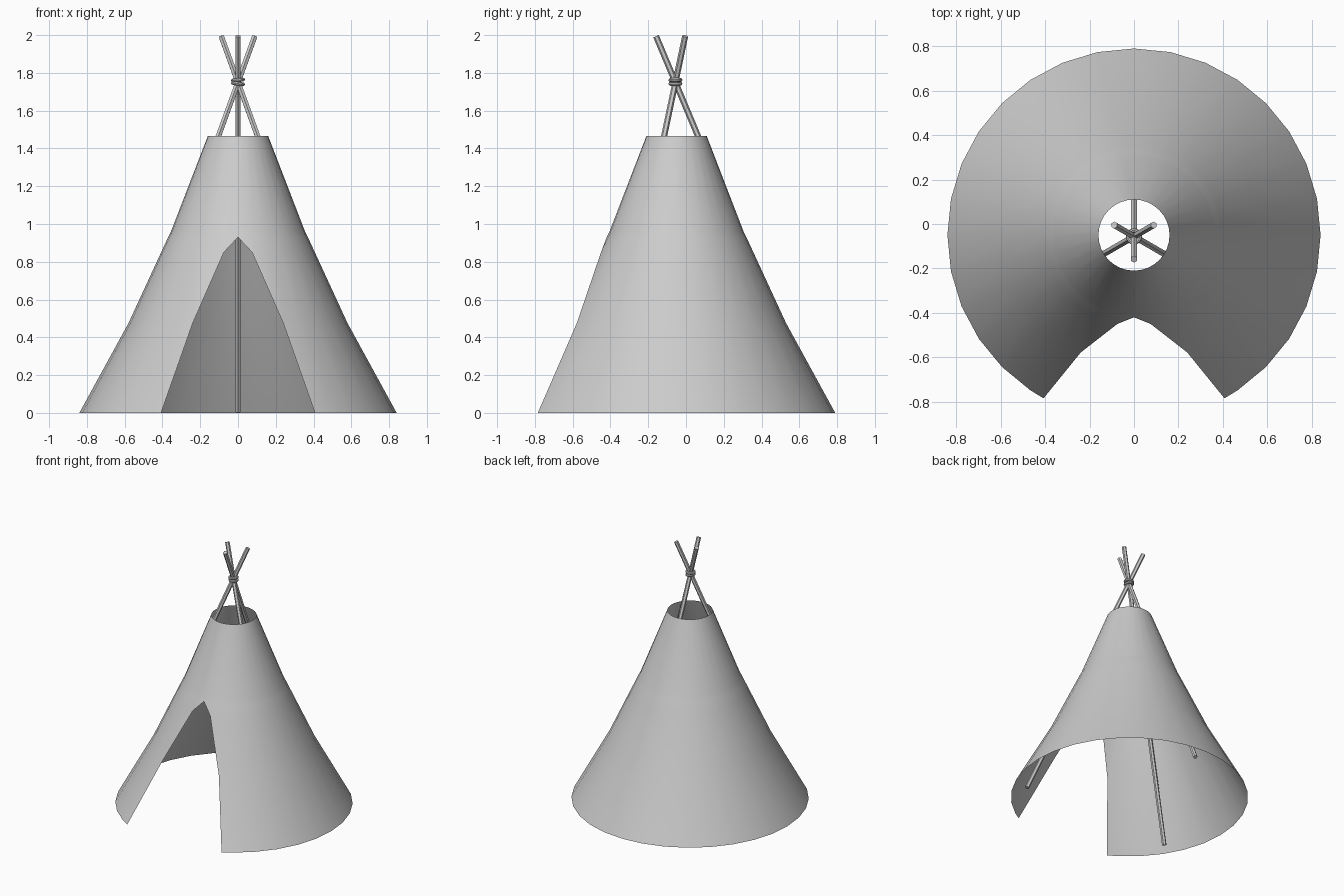
import bpy, bmesh
from math import sin, cos, radians
from mathutils import Vector

if "Cube" in bpy.data.objects:
    bpy.data.objects.remove(bpy.data.objects["Cube"])

CY = -0.05   # y of the tent axis

# Canvas cover: half built from rows (z, radius, door edge angle), then mirrored
rows = [(0, 0.84, 29), (0.475, 0.58, 24.4), (0.85, 0.407, 10.6),
        (0.93, 0.37, 0), (0.955, 0.357, 0), (1.465, 0.16, 0)]
bm = bmesh.new()
grid = []
for z, r, start in rows:
    line, made = [], {}
    for k in range(17):
        a = max(k * 11.25, start)
        if a not in made:
            t = radians(a)
            x = 0 if a in (0, 180) else r * sin(t)
            made[a] = bm.verts.new((x, CY - r * cos(t), z))
        line.append(made[a])
    grid.append(line)
for lo, hi in zip(grid, grid[1:]):
    for k in range(16):
        corners = list(dict.fromkeys((lo[k], lo[k + 1], hi[k + 1], hi[k])))
        if len(corners) > 2:
            bm.faces.new(corners)
mesh = bpy.data.meshes.new("canvas_cover")
bm.to_mesh(mesh)
bm.free()
cover = bpy.data.objects.new("canvas_cover", mesh)
bpy.context.collection.objects.link(cover)
mirror = cover.modifiers.new("mirror", 'MIRROR')
mirror.use_clip = True
mesh.shade_smooth()

# Three poles crossing at the lashing
cross = Vector((0, -0.056, 1.75))
for name, deg in (("back_pole", 90), ("left_pole", 210), ("right_pole", 330)):
    lean = Vector((-0.42 * cos(radians(deg)), -0.42 * sin(radians(deg)), 1))
    foot = cross - lean * 1.743
    tip = cross + lean * 0.244
    d = tip - foot
    bpy.ops.mesh.primitive_cylinder_add(vertices=6, radius=0.016, depth=d.length,
                                        location=(foot + tip) / 2,
                                        rotation=d.to_track_quat('Z', 'Y').to_euler())
    pole = bpy.context.object
    pole.name = name
    bpy.ops.object.shade_smooth_by_angle(angle=radians(35))

# Rope lashing around the crossing
for i, (z, tilt) in enumerate(((1.743, 0.12), (1.762, -0.1))):
    bpy.ops.mesh.primitive_torus_add(major_segments=16, minor_segments=8,
                                     major_radius=0.027, minor_radius=0.01,
                                     location=(0, cross.y, z), rotation=(0, tilt, 0))
    bpy.context.object.name = f"rope_loop_{i + 1}"
    bpy.ops.object.shade_smooth_by_angle()
